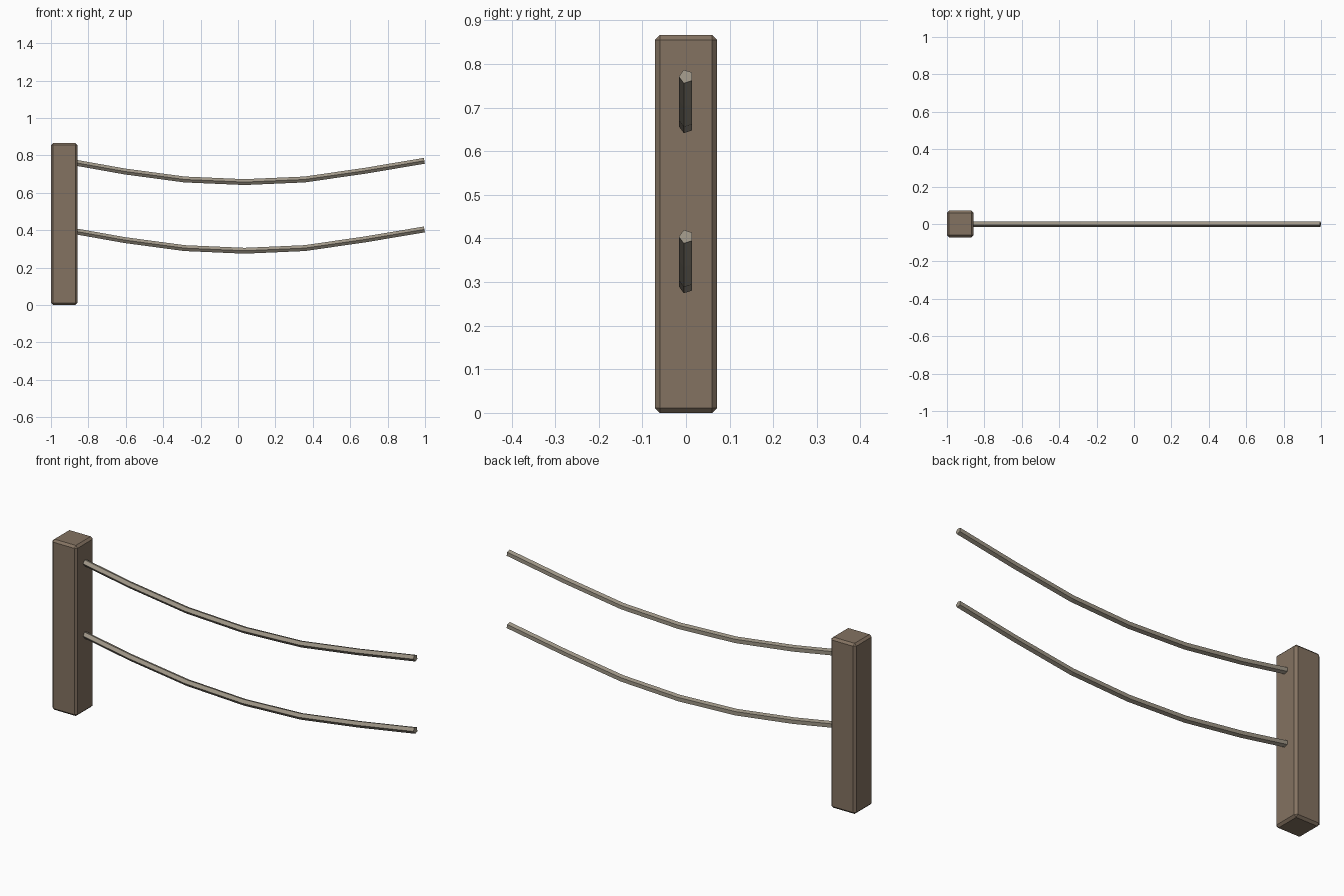
import bpy
import bmesh
import math
from mathutils import Vector

cube = bpy.data.objects.get("Cube")
if cube:
    bpy.data.objects.remove(cube, do_unlink=True)


def make_material(name, rgb):
    mat = bpy.data.materials.new(name)
    mat.use_nodes = True
    color = (*rgb, 1)
    mat.diffuse_color = color
    mat.node_tree.nodes["Principled BSDF"].inputs["Base Color"].default_value = color
    return mat


def make_object(name, bm, mat):
    bmesh.ops.recalc_face_normals(bm, faces=bm.faces)
    mesh = bpy.data.meshes.new(name)
    bm.to_mesh(mesh)
    bm.free()
    mesh.materials.append(mat)
    obj = bpy.data.objects.new(name, mesh)
    bpy.context.scene.collection.objects.link(obj)
    return obj


wood = make_material("brown wood", (0.23, 0.17, 0.12))
hemp = make_material("pale rope", (0.35, 0.31, 0.245))

# Square post with chamfered edges
WIDTH, HEIGHT = 0.142, 0.866
bm = bmesh.new()
bmesh.ops.create_cube(bm, size=1)
bmesh.ops.scale(bm, vec=(WIDTH, WIDTH, HEIGHT), verts=bm.verts)
bmesh.ops.translate(bm, vec=(-1 + WIDTH / 2, 0, HEIGHT / 2), verts=bm.verts)
bmesh.ops.bevel(bm, geom=bm.edges[:], offset=0.011, segments=1, affect='EDGES')
make_object("post", bm, wood)

# Sagging five-sided ropes, from the post's core to the free end
SAG = [0.114, 0.057, 0.014, 0, 0.014, 0.06, 0.114]
SIDES, RADIUS = 5, 0.0165


def make_rope(name, low):
    path = [Vector((0.035 + 0.3205 * (i - 3), 0, low + h)) for i, h in enumerate(SAG)]
    bm = bmesh.new()
    rings = []
    for i, p in enumerate(path):
        tangent = (path[min(i + 1, len(path) - 1)] - path[max(i - 1, 0)]).normalized()
        up = Vector((-tangent.z, 0, tangent.x))
        ring = []
        for k in range(SIDES):
            a = math.pi + math.tau * k / SIDES
            offset = Vector((0, math.cos(a), 0)) + up * math.sin(a)
            ring.append(bm.verts.new(p + offset * RADIUS))
        rings.append(ring)
    for a, b in zip(rings, rings[1:]):
        for k in range(SIDES):
            n = (k + 1) % SIDES
            bm.faces.new((a[k], a[n], b[n], b[k]))
    bm.faces.new(rings[0])
    bm.faces.new(rings[-1])
    make_object(name, bm, hemp)


make_rope("upper_rope", 0.657)
make_rope("lower_rope", 0.29)
